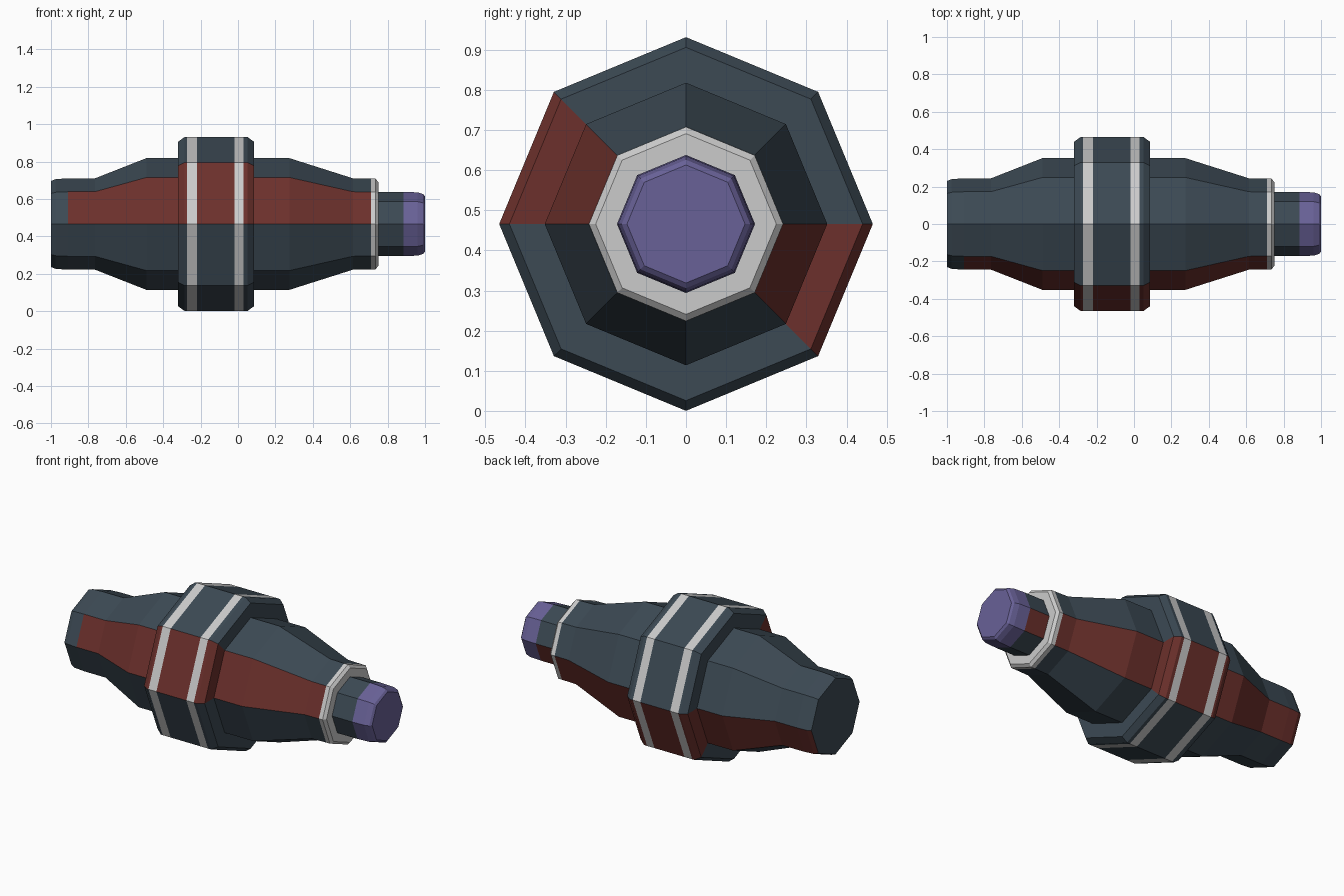
import bpy
import bmesh
from math import sin, cos, pi

if "Cube" in bpy.data.objects:
    bpy.data.objects.remove(bpy.data.objects["Cube"])

CZ = 0.466      # height of the long axis
SIDES = 8
FRONT, BACK = 3, 7   # sectors that carry the red panels

COLOURS = {
    "slate": (0.045, 0.067, 0.088, 1),
    "red": (0.15, 0.03, 0.025, 1),
    "pale": (0.65, 0.65, 0.65, 1),
    "purple": (0.14, 0.12, 0.31, 1),
}
NAMES = list(COLOURS)
MATS = []
for name, col in COLOURS.items():
    m = bpy.data.materials.new(name)
    m.diffuse_color = col
    m.use_nodes = True
    m.node_tree.nodes["Principled BSDF"].inputs["Base Color"].default_value = m.diffuse_color
    MATS.append(m)


def colour(code, k):
    """s slate, r red on both panels, b red on the back panel only, w pale, p purple"""
    if code == "w":
        return 2
    if code == "p":
        return 3
    if code == "r" and k in (FRONT, BACK) or code == "b" and k == BACK:
        return 1
    return 0


def lathe(name, profile, codes, cap_start=None, cap_end=None):
    """Octagonal turning about the x axis, one colour code per profile segment"""
    bm = bmesh.new()
    rings = [[bm.verts.new((x, r * cos(2 * pi * k / SIDES), CZ + r * sin(2 * pi * k / SIDES)))
              for k in range(SIDES)] for x, r in profile]
    for a, b, code in zip(rings, rings[1:], codes):
        for k in range(SIDES):
            n = (k + 1) % SIDES
            f = bm.faces.new((a[k], a[n], b[n], b[k]))
            f.material_index = colour(code, k)
    for cap, ring in ((cap_start, rings[0][::-1]), (cap_end, rings[-1])):
        if cap:
            bm.faces.new(ring).material_index = colour(cap, 0)
    # faces run outward when the profile goes towards +x
    bmesh.ops.recalc_face_normals(bm, faces=bm.faces[:])
    me = bpy.data.meshes.new(name)
    bm.to_mesh(me)
    bm.free()
    for m in MATS:
        me.materials.append(m)
    ob = bpy.data.objects.new(name, me)
    bpy.context.collection.objects.link(ob)
    return ob


# tapered main body
lathe("body",
      [(-1.0, 0.23), (-0.975, 0.24), (-0.91, 0.244), (-0.765, 0.244), (-0.49, 0.352),
       (0.275, 0.352), (0.615, 0.244), (0.71, 0.242)],
      "bbrrrrr", cap_start="s", cap_end="s")

# wide band around the middle with two pale stripes
lathe("middle_band",
      [(-0.32, 0.345), (-0.32, 0.44), (-0.285, 0.4655), (-0.273, 0.4655), (-0.22, 0.4655),
       (-0.02, 0.4655), (0.03, 0.4655), (0.05, 0.4655), (0.085, 0.44), (0.085, 0.345)],
      "rrrwrwrrr")

# pale collar at the narrow end
lathe("collar",
      [(0.71, 0.242), (0.735, 0.242), (0.75, 0.225), (0.75, 0.16)], "www")

# nose stub and its coloured tip
lathe("nose", [(0.745, 0.172), (0.885, 0.172)], "b")
lathe("nose_tip",
      [(0.885, 0.172), (0.96, 0.169), (0.99, 0.16), (1.0, 0.147)], "ppp", cap_end="p")
